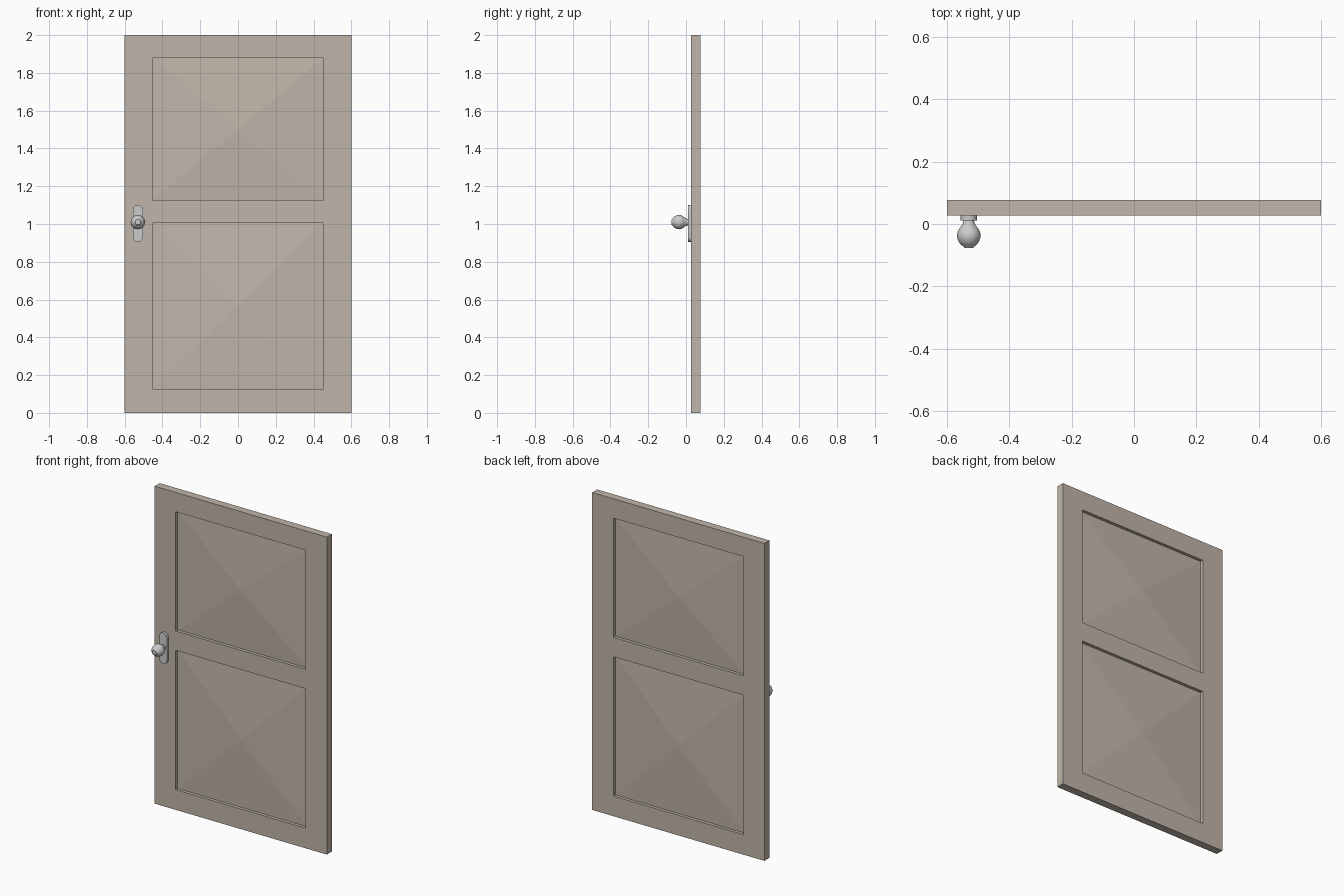
import bpy, bmesh, math
from mathutils import Vector

if "Cube" in bpy.data.objects:
    bpy.data.objects.remove(bpy.data.objects["Cube"])

FRONT, BACK = 0.027, 0.077      # door faces in y
KNOB_X, KNOB_Z = -0.53, 1.01


def make_object(name, bm, color=None):
    bmesh.ops.recalc_face_normals(bm, faces=bm.faces)
    mesh = bpy.data.meshes.new(name)
    bm.to_mesh(mesh)
    bm.free()
    obj = bpy.data.objects.new(name, mesh)
    bpy.context.collection.objects.link(obj)
    if color:
        mat = bpy.data.materials.new(name + "_paint")
        mat.diffuse_color = color
        mat.use_nodes = True
        mat.node_tree.nodes["Principled BSDF"].inputs["Base Color"].default_value = mat.diffuse_color
        mesh.materials.append(mat)
    return obj


def smooth(obj, angle):
    bpy.ops.object.select_all(action='DESELECT')
    obj.select_set(True)
    bpy.context.view_layer.objects.active = obj
    bpy.ops.object.shade_smooth_by_angle(angle=math.radians(angle))


# Door slab: a box cut along the panel outlines
bm = bmesh.new()
bmesh.ops.create_cube(bm, size=1)
for v in bm.verts:
    v.co = Vector((v.co.x * 1.2, (FRONT + BACK) / 2 + v.co.y * (BACK - FRONT), v.co.z * 2 + 1))
cuts = [((x, 0, 0), (1, 0, 0)) for x in (-0.453, 0.453)]
cuts += [((0, 0, z), (0, 0, 1)) for z in (0.127, 1.005, 1.127, 1.878)]
for co, no in cuts:
    bmesh.ops.bisect_plane(bm, geom=bm.verts[:] + bm.edges[:] + bm.faces[:],
                           plane_co=co, plane_no=no)

# Sunken panels on both sides, each rising to a shallow pyramid
bm.normal_update()
panels = []
for f in bm.faces:
    c = f.calc_center_median()
    if abs(f.normal.y) > 0.9 and abs(c.x) < 0.1 and (0.2 < c.z < 0.9 or 1.2 < c.z < 1.8):
        panels.append(f)
for f in panels:
    inward = -f.normal.copy()
    new = bmesh.ops.extrude_discrete_faces(bm, faces=[f])["faces"][0]
    bmesh.ops.translate(bm, verts=new.verts[:], vec=inward * 0.02)
    tip = bmesh.ops.poke(bm, faces=[new])["verts"][0]
    tip.co -= inward * 0.02
make_object("door_slab", bm, (0.53, 0.465, 0.405, 1))

# Backplate: rounded-end plate
bm = bmesh.new()
r, half, n = 0.026, 0.072, 16
outline = []
for side in (1, -1):
    for i in range(n + 1):
        a = math.pi * i / n + (0 if side == 1 else math.pi)
        outline.append(bm.verts.new((KNOB_X + r * math.cos(a), FRONT,
                                     1.003 + side * half + r * math.sin(a))))
face = bm.faces.new(outline)
ext = bmesh.ops.extrude_face_region(bm, geom=[face])
bmesh.ops.translate(bm, vec=(0, -0.016, 0),
                    verts=[e for e in ext["geom"] if isinstance(e, bmesh.types.BMVert)])
smooth(make_object("backplate", bm), 35)

# Knob: neck flaring into a ball with a flat tip, turned around the y axis
profile = [(0, 0.013), (0.017, 0.013), (0.018, 0.004), (0.022, -0.004), (0.030, -0.014),
           (0.036, -0.025), (0.038, -0.036), (0.0365, -0.047), (0.032, -0.058),
           (0.025, -0.067), (0.016, -0.073), (0.014, -0.077), (0, -0.077)]
bm = bmesh.new()
pts = [bm.verts.new((KNOB_X + rad, y, KNOB_Z)) for rad, y in profile]
edges = [bm.edges.new(p) for p in zip(pts, pts[1:])]
bmesh.ops.spin(bm, geom=pts + edges, cent=(KNOB_X, 0, KNOB_Z), axis=(0, 1, 0),
               angle=math.tau, steps=32, use_duplicate=False)
bmesh.ops.remove_doubles(bm, verts=bm.verts, dist=0.0001)
smooth(make_object("knob", bm), 32)
